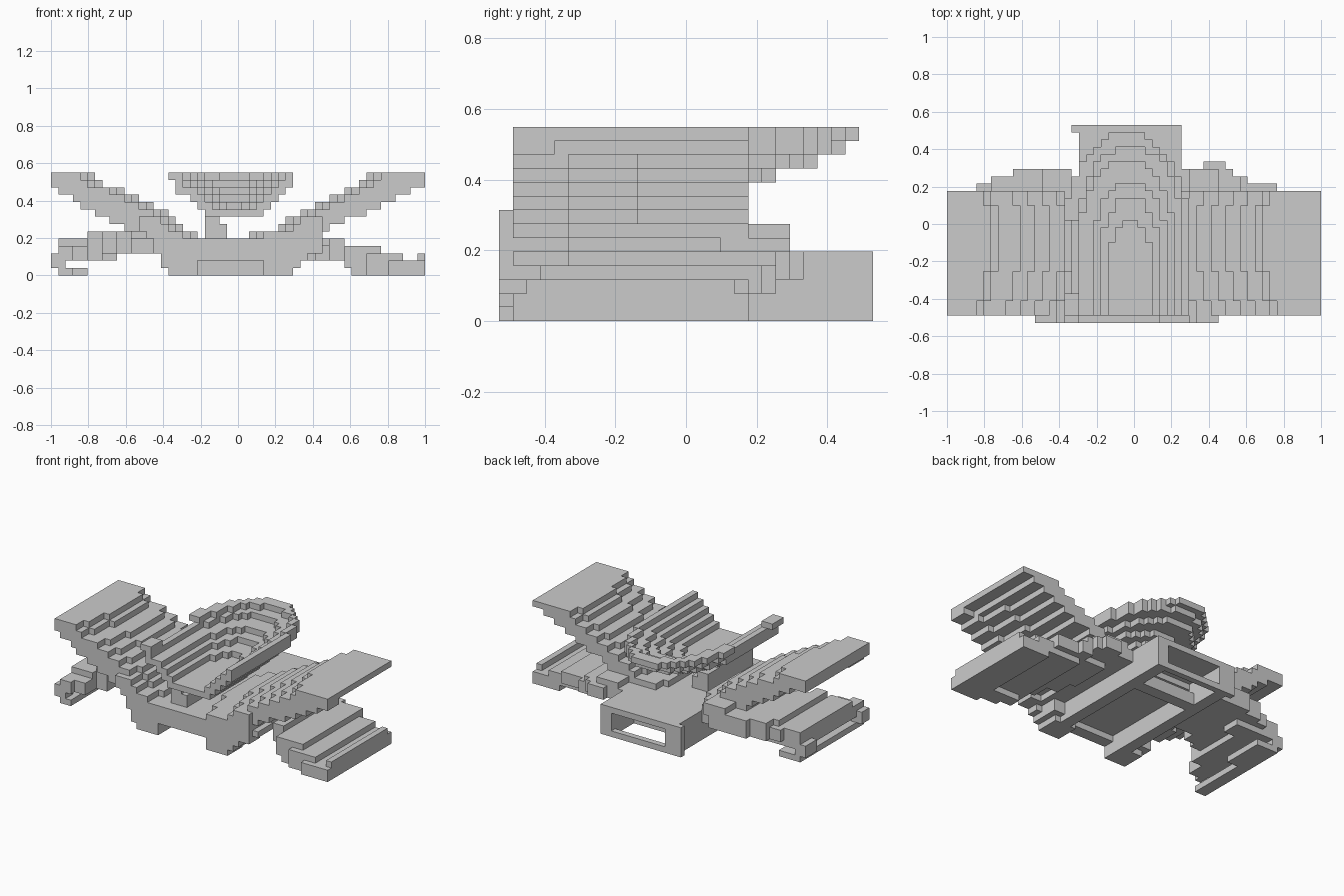
import bpy, bmesh

if "Cube" in bpy.data.objects:
    bpy.data.objects.remove(bpy.data.objects["Cube"])

V = 2 / 51                      # block size; the grid is 51 x 27 x 14 blocks


def box(i0, i1, j0, j1, k0, k1):
    return {(i, j, k) for i in range(i0, i1) for j in range(j0, j1) for k in range(k0, k1)}


def build(name, cells):
    """Make one block-built object showing only the outer faces."""
    bm = bmesh.new()
    cache = {}

    def vert(p):
        if p not in cache:
            cache[p] = bm.verts.new(((p[0] - 25.5) * V, (p[1] - 13.5) * V, p[2] * V))
        return cache[p]

    for c in sorted(cells):
        for a in range(3):
            b, d = (a + 1) % 3, (a + 2) % 3
            for s in (0, 1):
                n = list(c)
                n[a] += 2 * s - 1
                if tuple(n) in cells:
                    continue
                quad = []
                for u, w in ((0, 0), (1, 0), (1, 1), (0, 1)):
                    p = list(c)
                    p[a] += s
                    p[b] += u
                    p[d] += w
                    quad.append(vert(tuple(p)))
                bm.faces.new(quad if s else quad[::-1])
    bmesh.ops.dissolve_limit(bm, angle_limit=0.01, verts=bm.verts, edges=bm.edges)
    me = bpy.data.meshes.new(name)
    bm.to_mesh(me)
    bm.free()
    bpy.context.collection.objects.link(bpy.data.objects.new(name, me))


# upper wings: one block run per layer, low leading edge and thin trailing edge
upper = {
    "upper_wing_left": (-1, {13: (0, 6), 12: (0, 7), 11: (1, 10), 10: (3, 12), 9: (4, 14),
                             8: (6, 16), 7: (8, 17), 6: (10, 18), 5: (13, 20), 4: (14, 22)}),
    "upper_wing_right": (1, {13: (43, 51), 12: (42, 51), 11: (40, 49), 10: (38, 47), 9: (36, 45),
                             8: (34, 43), 7: (32, 40), 6: (31, 38), 5: (27, 37), 4: (27, 38)}),
}
for name, (side, runs) in upper.items():
    cells = set()
    for k, (a, b) in runs.items():
        for j in range(0 if k < 8 else 1, 18):
            trim = 2 if j < 3 else 1 if j < 7 or j > 15 else 0
            under = 2 if j > 9 else 1 if j > 4 else 0
            if k == 13:
                under = 0
            elif k == 12:
                under = 2 if side > 0 and j > 3 else 0
            elif k < 7:
                under = min(under, 1)
            a2, b2 = (a + under, b - trim) if side < 0 else (a + trim, b - under)
            if j == 0:
                a2, b2 = max(a2, 12), min(b2, 37)
            cells |= box(a2, b2, j, j + 1, k, k + 1)
    build(name, cells)


# lower wings: the leading edge sweeps back towards the root
def sweep(cells, starts):
    return {c for c in cells if c[1] >= next(j for a, j in starts if c[0] < a)}


# lower left wing: plate with a curled slotted tip and a bulging trailing edge
cells = box(5, 11, 1, 18, 5, 6) | box(1, 16, 4, 18, 4, 5)
cells |= box(1, 15, 1, 18, 3, 4)
cells |= box(0, 9, 1, 3, 2, 3) | box(0, 9, 15, 18, 2, 3) | box(1, 7, 3, 15, 2, 3)
cells |= box(0, 2, 1, 3, 1, 2) | box(0, 2, 15, 18, 1, 2)
cells |= box(1, 3, 1, 18, 0, 1) | box(1, 5, 11, 18, 0, 1)
for a, b, end in ((4, 6, 19), (6, 9, 20), (9, 16, 21), (16, 18, 20)):
    cells |= box(a, b, 17, end, 3, 6 if a > 5 else 5)
cells |= box(13, 17, 16, 21, 5, 7)
build("lower_wing_left", sweep(cells, ((3, 1), (5, 2), (7, 5), (9, 7), (11, 8), (99, 10))))

# lower right wing: thin plate stepping down to a lipped tip
cells = box(33, 40, 1, 20, 4, 5) | box(36, 45, 3, 18, 3, 4) | box(35, 48, 2, 18, 2, 3)
cells |= box(41, 51, 1, 18, 1, 2) | box(40, 44, 1, 18, 1, 2)
cells |= box(50, 51, 2, 17, 2, 3) | box(46, 51, 1, 18, 0, 1) | box(41, 47, 1, 5, 0, 1)
for a, b, end in ((32, 35, 21), (35, 38, 22), (38, 39, 21), (39, 41, 20), (41, 45, 19)):
    cells |= box(a, b, 17, end, 2 if a > 38 else 3, 4 if a > 38 else 5)
cells |= box(33, 37, 16, 21, 5, 6)
build("lower_wing_right", sweep(cells, ((36, 11), (38, 8), (40, 5), (43, 3), (46, 2), (99, 1))))

# hull: top deck, side walls, front sill and a slotted rear frame, open underneath
cells = box(18, 32, 0, 27, 4, 5) | box(16, 35, 0, 20, 3, 5) | box(14, 37, 0, 3, 3, 5)
cells |= box(15, 35, 0, 2, 2, 3)
for a, b, c, d in ((16, 20, 18, 20), (29, 33, 30, 32)):
    cells |= box(a, b, 0, 4, 0, 3) | box(c, d, 4, 27, 0, 4)
cells |= box(15, 17, 0, 5, 1, 3) | box(32, 34, 0, 5, 1, 3)
cells |= box(17, 32, 26, 27, 0, 1) | box(17, 19, 26, 27, 0, 5) | box(31, 32, 26, 27, 0, 5)
cells |= box(20, 30, 19, 21, 0, 2)
build("hull", cells)

# post carrying the cockpit
build("cockpit_post", box(21, 24, 2, 14, 5, 7) | box(21, 23, 2, 14, 7, 8))


# cockpit tub: stacked boat-shaped layers, open at the front and top
def boat(i0, i1, end):
    mid, half = (i0 + i1) / 2, (i1 - i0) / 2
    start = end * 0.45
    out = set()
    for j in range(1, end):
        t = max(0, (j + 0.5 - start) / (end - start))
        w = max(half * (1 - t ** 2.2) ** 0.5, 1.5)
        out |= {(i, j) for i in range(i0, i1) if abs(i + 0.5 - mid) <= w}
    return out


layers = [(21, 29, 15), (20, 30, 18), (19, 31, 20), (17, 32, 23), (17, 33, 25), (16, 33, 26)]
cells, below = set(), set()
for n, (a, b, end) in enumerate(layers):
    plan = boat(a, b, end)
    hollow = {(i, j) for i, j in below
              if {(i - 1, j), (i + 1, j), (i, j + 1)} <= below}
    cells |= {(i, j, 8 + n) for i, j in plan - hollow}
    below = plan
cells -= box(16, 18, 4, 14, 13, 14)      # dip in the left rim
build("cockpit_tub", cells)
